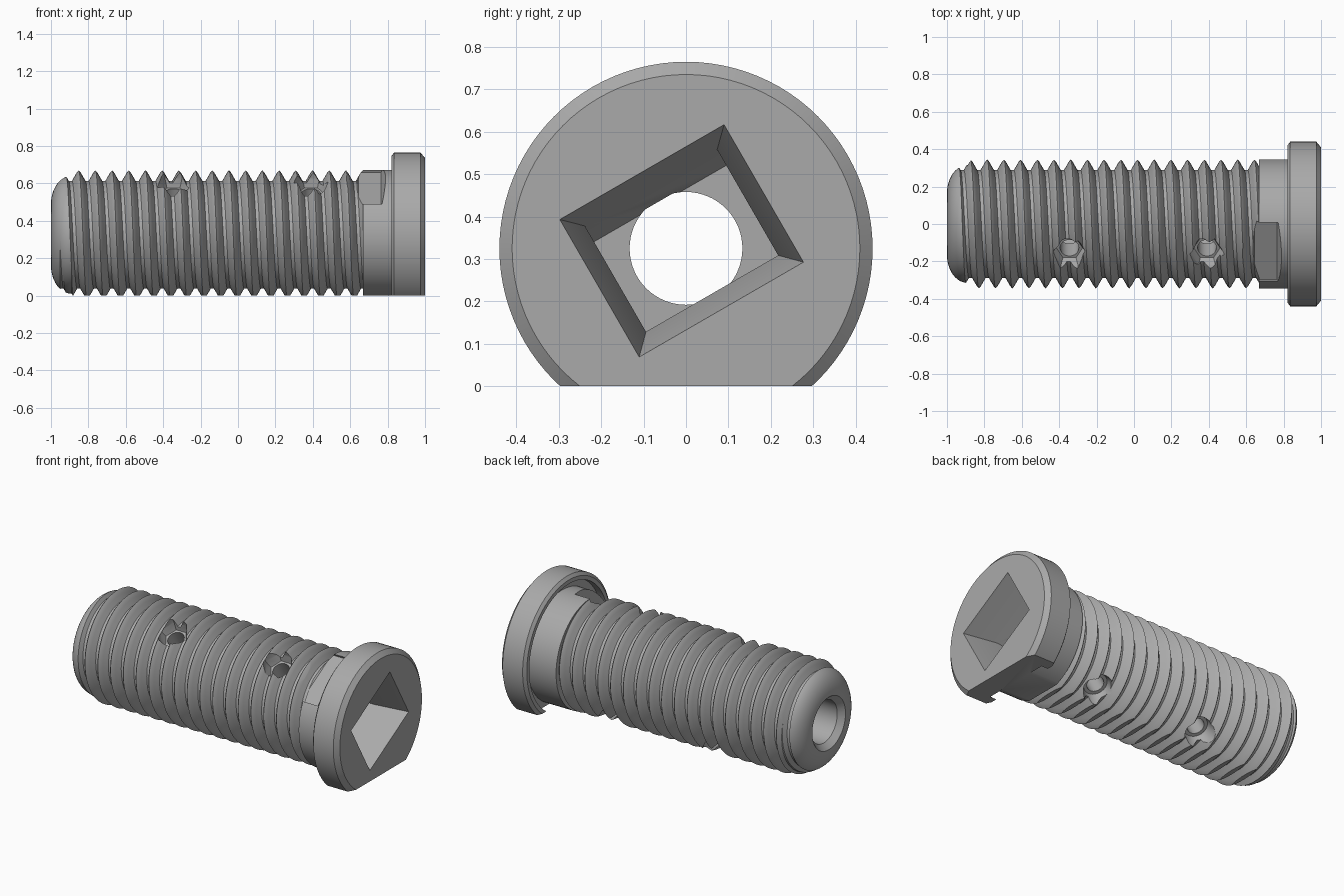
import bpy, bmesh, math
from mathutils import Matrix, Vector

cube = bpy.data.objects.get("Cube")
if cube:
    bpy.data.objects.remove(cube, do_unlink=True)

AXIS_HEIGHT = 0.325
PITCH = 0.0893
CREST, ROOT = 0.344, 0.288

steel = bpy.data.materials.new("grey_metal")
steel.use_nodes = True
steel.diffuse_color = (0.4, 0.4, 0.4, 1)
steel.node_tree.nodes["Principled BSDF"].inputs["Base Color"].default_value = (0.4, 0.4, 0.4, 1)


def finish(name, bm):
    bmesh.ops.remove_doubles(bm, verts=bm.verts, dist=1e-5)
    bmesh.ops.holes_fill(bm, edges=[e for e in bm.edges if e.is_boundary], sides=0)
    bmesh.ops.recalc_face_normals(bm, faces=bm.faces)
    mesh = bpy.data.meshes.new(name)
    bm.to_mesh(mesh)
    bm.free()
    mesh.materials.append(steel)
    obj = bpy.data.objects.new(name, mesh)
    bpy.context.collection.objects.link(obj)
    return obj


def skin(name, rows):
    """Quads between successive closed rows of points, ends capped."""
    bm = bmesh.new()
    grid = [[bm.verts.new(p) for p in row] for row in rows]
    for a, b in zip(grid, grid[1:]):
        for j in range(len(a)):
            k = (j + 1) % len(a)
            bm.faces.new((a[j], a[k], b[k], b[j]))
    return finish(name, bm)


def revolve(name, profile, sides=96):
    turns = [math.tau * j / sides for j in range(sides)]
    return skin(name, [[(x, r * math.cos(t), r * math.sin(t)) for t in turns] for x, r in profile])


def combine(target, tool, operation):
    mod = target.modifiers.new(operation, "BOOLEAN")
    mod.operation, mod.object, mod.solver = operation, tool, "EXACT"
    bpy.ops.object.select_all(action="DESELECT")
    bpy.context.view_layer.objects.active = target
    target.select_set(True)
    bpy.ops.object.modifier_apply(modifier=mod.name)
    bpy.data.objects.remove(tool, do_unlink=True)


def thread_radius(x, turn):
    t = (x + 0.874) / PITCH - turn
    t = abs(t - round(t))
    return CREST - (CREST - ROOT) * min(1, max(0, (t - 0.04) / 0.36))


def threaded_rod(start, end, sides=72, steps=10):
    bm = bmesh.new()
    rows = []
    count = int((end - start) / PITCH) + 2
    for k in range(-steps, count * steps):
        row = []
        for j in range(sides + 1):
            turn = j / sides
            x = -0.874 + PITCH * (k / steps + turn + math.floor((start + 0.874) / PITCH))
            x = min(end, max(start, x))
            r, a = thread_radius(x, turn), math.tau * turn
            row.append(bm.verts.new((x, r * math.cos(a), r * math.sin(a))))
        rows.append(row)
    for a, b in zip(rows, rows[1:]):
        for j in range(sides):
            bm.faces.new((a[j], a[j + 1], b[j + 1], b[j]))
    return finish("threaded_body", bm)


# Tilted frame shared by the socket, side holes and neck recess
ACROSS = Vector((0, math.cos(math.radians(30)), 0.5))
OUT = Vector((0, -0.5, math.cos(math.radians(30))))


def tilted(x, u, v):
    return Vector((x, 0, 0)) + ACROSS * u + OUT * v


# Threaded shaft with rounded nose
bolt = threaded_rod(-1.1, 0.7)
nose = [(-1, 0.165)]
for i in range(1, 13):
    a = math.pi / 2 * i / 12
    nose.append((-0.89 - 0.11 * math.cos(a), 0.165 + 0.15 * math.sin(a)))
combine(bolt, revolve("nose_shape", nose + [(-0.85, 0.37), (0.75, 0.37)]), "INTERSECT")

# Neck and chamfered head, with a groove behind the rim
combine(bolt, revolve("head", [
    (0.667, 0.05), (0.667, 0.346), (0.865, 0.346), (0.865, 0.395), (0.82, 0.395),
    (0.82, 0.42), (0.835, 0.44), (0.975, 0.44), (1, 0.41), (1, 0.05)]), "UNION")

# Bore with countersunk end
combine(bolt, revolve("bore", [(-1.02, 0.185), (-0.965, 0.133), (0.67, 0.133)], 64), "DIFFERENCE")

# Tapered rectangular drive socket
sections = [(1.02, 0.228, -0.171, 0.212), (0.8, 0.18, -0.123, 0.165), (0.65, 0.18, -0.123, 0.122)]
socket = skin("socket", [[tilted(x, -u, lo), tilted(x, u, lo), tilted(x, u, hi), tilted(x, -u, hi)]
                         for x, u, lo, hi in sections])
combine(bolt, socket, "DIFFERENCE")


def radial_cutter(name, x, side, levels, sides):
    turns = [math.tau * j / sides for j in range(sides)]
    return skin(name, [[tilted(x + r * math.cos(t), r * math.sin(t), side * d) for t in turns]
                       for d, r in levels])


# Cross holes with a seat at each mouth, hexagonal above and round below
for x in (-0.345, 0.39):
    for side, sides in ((1, 6), (-1, 32)):
        combine(bolt, radial_cutter("seat", x, side, [(0.255, 0.07), (0.3, 0.09), (0.4, 0.1)], sides), "DIFFERENCE")
        combine(bolt, radial_cutter("hole", x, side, [(0.05, 0.05), (0.3, 0.05)], 32), "DIFFERENCE")

# Recess in the neck with sloping ends
levels = [(0.28, 0.645, 0.765), (0.35, 0.57, 0.79), (0.4, 0.52, 0.79)]
recess = skin("neck_recess", [[tilted(a, -0.18, d), tilted(b, -0.18, d), tilted(b, 0.18, d), tilted(a, 0.18, d)]
                              for d, a, b in levels])
combine(bolt, recess, "DIFFERENCE")

# Flat underside
bm = bmesh.new()
bmesh.ops.create_cube(bm, size=1, matrix=Matrix.Translation((0, 0, -AXIS_HEIGHT - 0.5)) @ Matrix.Diagonal((3, 2, 1, 1)))
combine(bolt, finish("flat_cut", bm), "DIFFERENCE")

bolt.data.transform(Matrix.Translation((0, 0, AXIS_HEIGHT)))
bolt.name = "hollow_bolt"
bpy.ops.object.select_all(action="DESELECT")
bpy.context.view_layer.objects.active = bolt
bolt.select_set(True)
bpy.ops.object.shade_smooth_by_angle(angle=math.radians(25))
